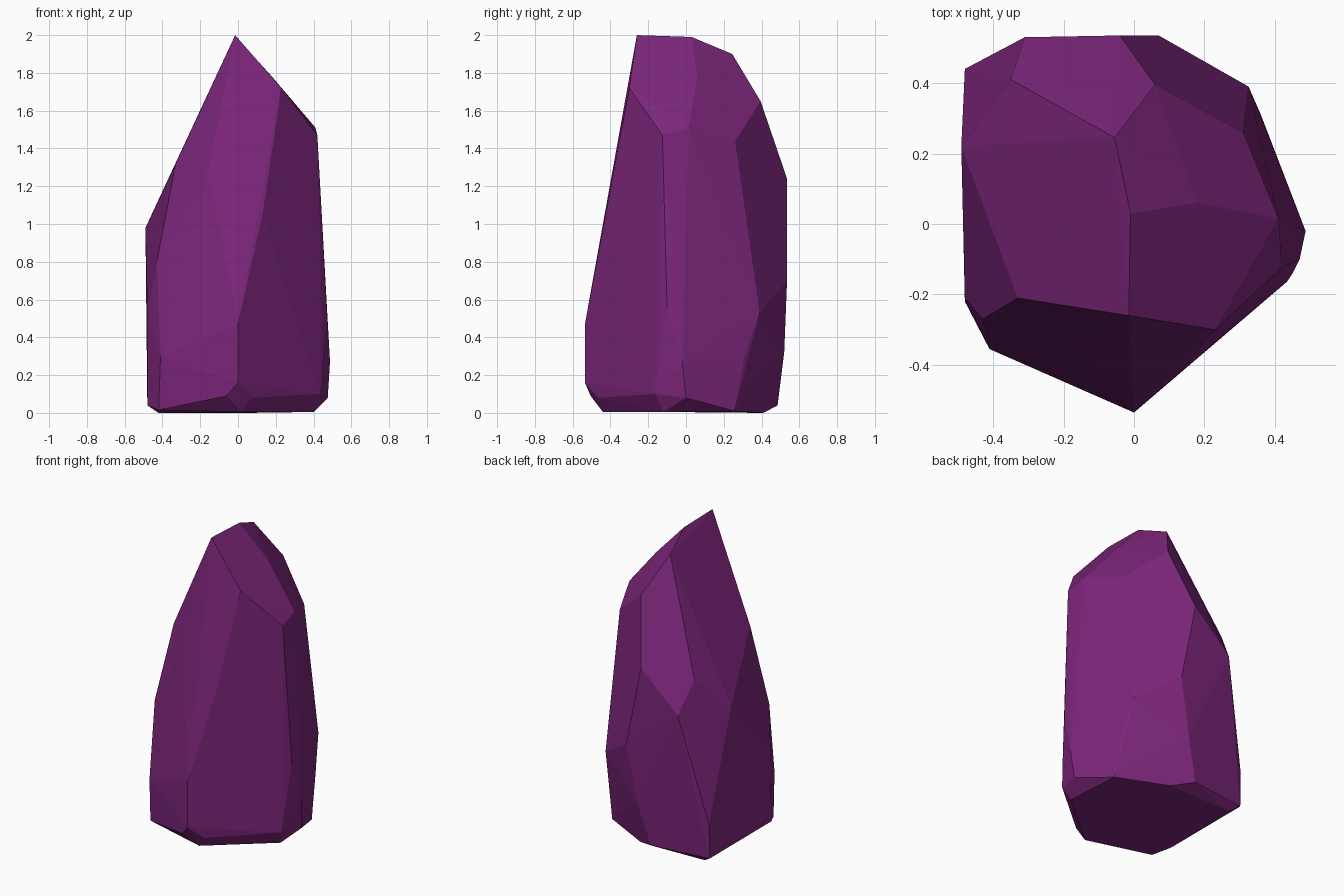
import bpy, bmesh, math

# Corner points of the faceted crystal, tip to base
corners = [
    # chisel tip and its shoulders
    (-.015, -.26, 2), (-.01, .03, 1.99), (-.055, .245, 1.9), (.06, .395, 1.65),
    (.23, -.3, 1.72), (.42, -.125, 1.47), (.41, .015, 1.51), (.31, .26, 1.44), (.18, .06, 1.78),
    # left flank
    (-.33, -.21, 1.32), (-.16, -.35, 1.28), (-.49, .22, .98), (-.43, -.27, .8),
    (-.48, -.21, .55), (-.41, -.355, .3), (-.48, .44, .27),
    # back
    (-.35, .41, 1.2), (-.31, .53, .99), (-.04, .535, 1.24), (.07, .535, .7), (0, .52, .32),
    # right flank
    (.325, .39, .53), (.36, .31, .3), (.47, -.1, .55), (.487, -.02, .27), (.475, 0, .08),
    (.435, -.163, .1), (.45, -.14, .27),
    # front ridge
    (.13, -.42, 1.05), (0, -.535, .47), (0, -.535, .16), (-.06, -.505, .09), (.07, -.465, .08),
    # bevelled base rim
    (-.48, -.22, .04), (-.48, .435, .04), (-.42, -.33, .015), (-.08, .485, .04),
    (.37, .255, .01), (.4, -.12, .005), (.02, -.44, .005), (-.42, .4, 0), (.05, .41, 0),
]

bm = bmesh.new()
for c in corners:
    bm.verts.new(c)
hull = bmesh.ops.convex_hull(bm, input=bm.verts[:])
extra = {g for g in hull["geom_interior"] + hull["geom_unused"]
         if isinstance(g, bmesh.types.BMVert)}
bmesh.ops.delete(bm, geom=list(extra), context='VERTS')
# Merge nearly flat neighbours into larger facets
bmesh.ops.dissolve_limit(bm, angle_limit=math.radians(2), verts=bm.verts[:], edges=bm.edges[:])
bmesh.ops.recalc_face_normals(bm, faces=bm.faces[:])

mesh = bpy.data.meshes.new("crystal")
bm.to_mesh(mesh)
bm.free()

purple = bpy.data.materials.new("deep purple")
purple.diffuse_color = (0.2, 0.019, 0.195, 1)
mesh.materials.append(purple)
crystal = bpy.data.objects.new("crystal", mesh)
bpy.context.collection.objects.link(crystal)
